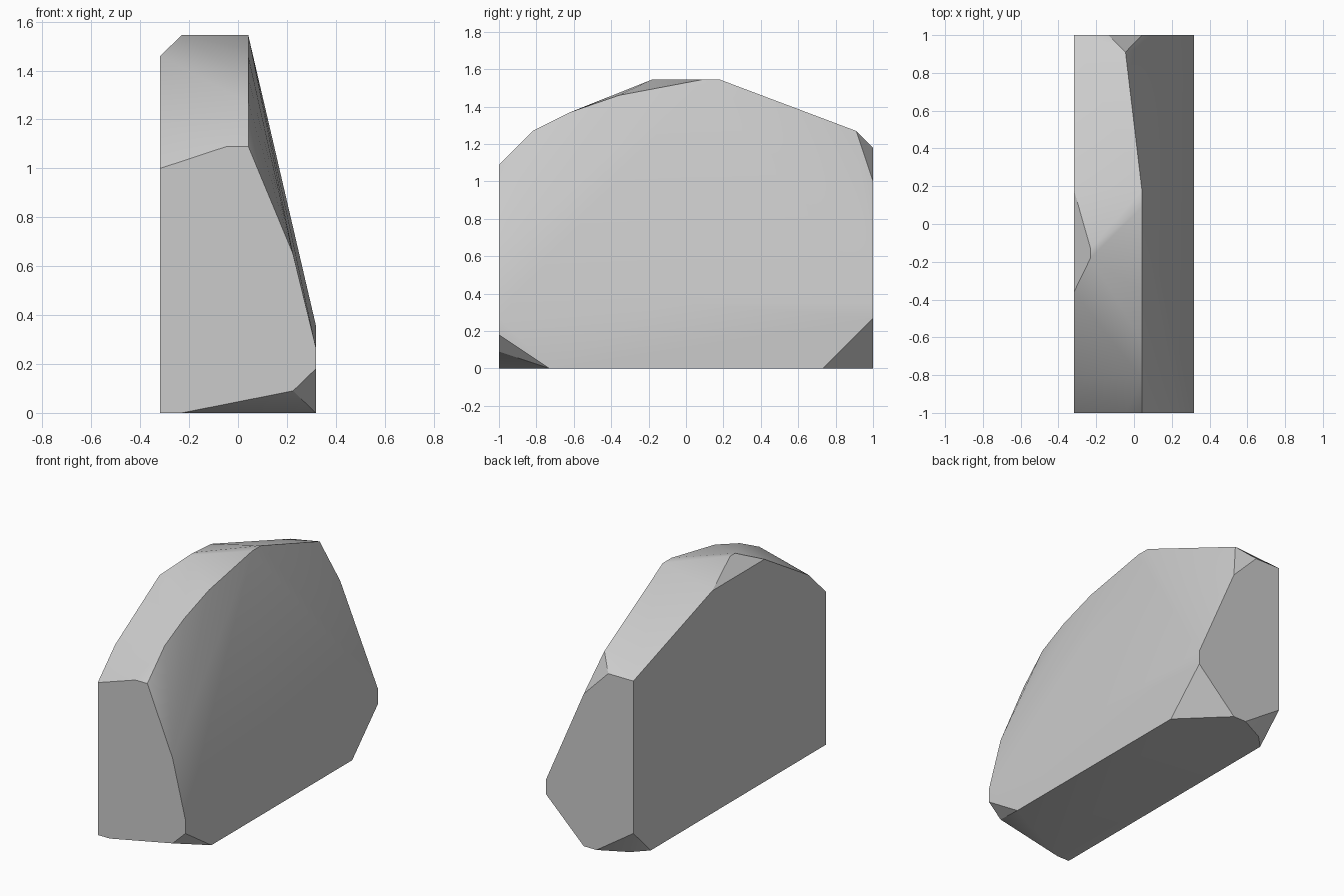
import bpy
import bmesh
import math

cube = bpy.data.objects.get("Cube")
if cube:
    bpy.data.objects.remove(cube, do_unlink=True)

stone = bpy.data.materials.new("stone_grey")
stone.use_nodes = True
GREY = (0.6, 0.6, 0.6, 1)
stone.diffuse_color = GREY
stone.node_tree.nodes["Principled BSDF"].inputs["Base Color"].default_value = GREY

LEFT, RIGHT, RIM, TOP = -0.318, 0.318, 0.042, 1.545

# Flat split side: (y, z) outline
split_side = [(-1, 0), (-1, 1), (-0.82, 1.18), (-0.36, 1.46),
              (0.18, 1.46), (1, 1.18), (1, 0.18), (0.82, 0)]
# Curved upper rim: (y, z) outline
upper_rim = [(-1, 1.09), (-0.82, 1.27), (-0.62, 1.37), (-0.36, 1.46),
             (0.09, TOP), (0.18, TOP), (1, 1)]
# Bulging side: (y, z) outline
bulge_side = [(-1, 0.18), (-1, 0.27), (-0.09, 0.36), (1, 0.36),
              (1, 0.27), (0.73, 0), (-0.73, 0)]

points = [(LEFT, y, z) for y, z in split_side]
points += [(RIM, y, z) for y, z in upper_rim]
points += [(RIGHT, y, z) for y, z in bulge_side]
# Front end, chipped corners and crest
points += [(0.225, -1, 0.65), (0.225, -1, 0.09), (-0.23, -1, 0), (-0.045, -1, 1.09)]
points += [(RIM, 1, 0), (-0.05, 1, 0), (-0.23, 0.91, 0)]
points += [(-0.045, 0.91, 1.27), (-0.135, 1, 1.18)]
points += [(-0.23, -0.18, TOP), (-0.23, -0.13, TOP)]

# Wrap the corners into one chunk and merge flat areas
bm = bmesh.new()
for p in points:
    bm.verts.new(p)
hull = bmesh.ops.convex_hull(bm, input=bm.verts)
spare = {g for g in hull["geom_interior"] + hull["geom_unused"]
         if isinstance(g, bmesh.types.BMVert)}
bmesh.ops.delete(bm, geom=list(spare), context="VERTS")
bmesh.ops.dissolve_limit(bm, angle_limit=math.radians(0.5),
                         verts=bm.verts, edges=bm.edges)
bmesh.ops.recalc_face_normals(bm, faces=bm.faces)

mesh = bpy.data.meshes.new("rock_chunk")
bm.to_mesh(mesh)
bm.free()
mesh.materials.append(stone)
rock = bpy.data.objects.new("rock_chunk", mesh)
bpy.context.collection.objects.link(rock)

# Soft facets with crisp broken edges
bpy.ops.object.select_all(action="DESELECT")
rock.select_set(True)
bpy.context.view_layer.objects.active = rock
bpy.ops.object.shade_smooth_by_angle(angle=math.radians(30))
